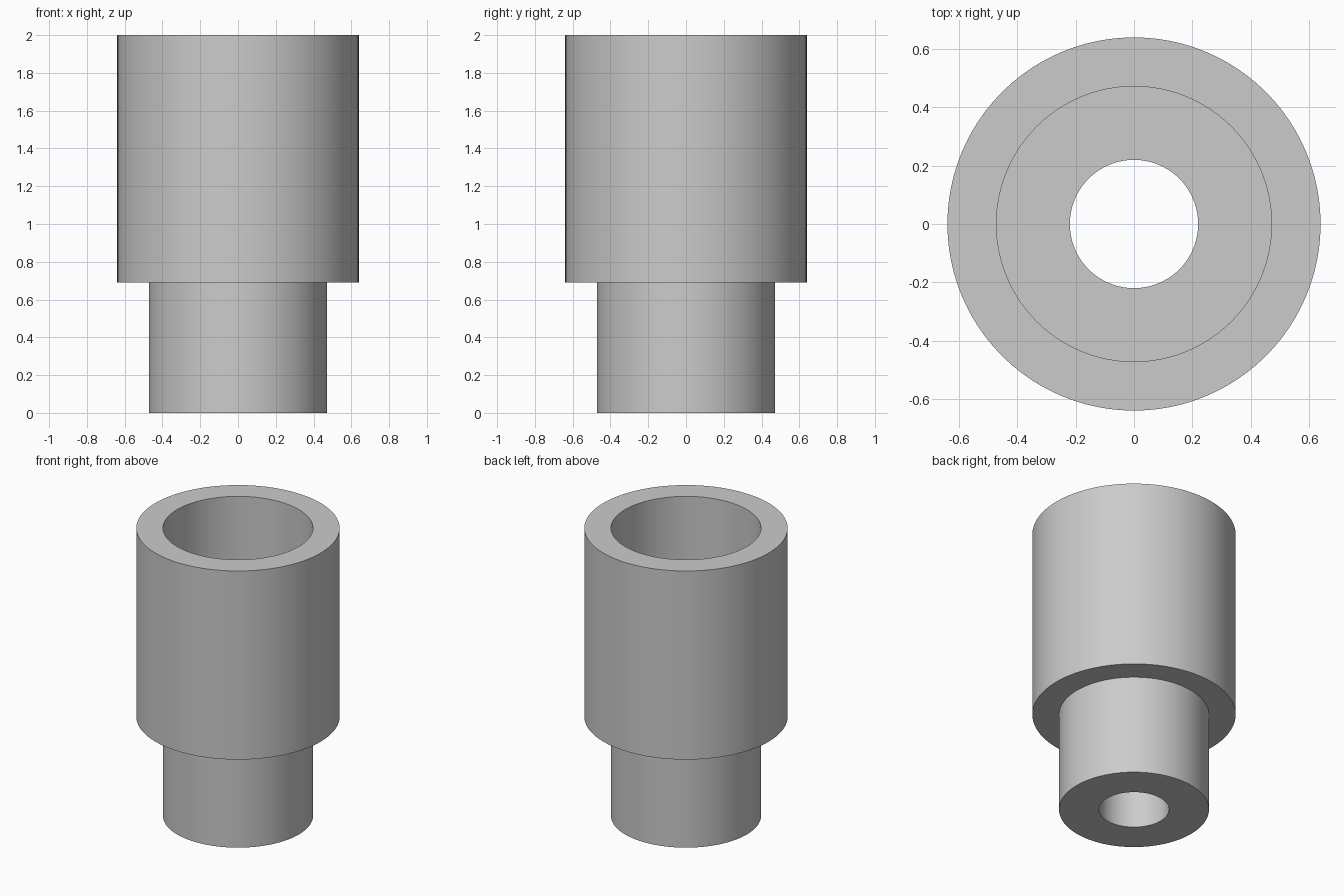
import bpy
import bmesh
import math
from mathutils import Matrix, Vector

cube = bpy.data.objects.get("Cube")
if cube:
    bpy.data.objects.remove(cube, do_unlink=True)

# Single grey colour
grey = bpy.data.materials.new("plain grey")
grey.use_nodes = True
colour = (0.6, 0.6, 0.6, 1)
grey.diffuse_color = colour
grey.node_tree.nodes["Principled BSDF"].inputs["Base Color"].default_value = colour

# Main dimensions
HEIGHT = 2.0
BODY_R = 0.64
SPIGOT_R = 0.472
HOLE_R = 0.22
SPIGOT_H = 0.69
SOCKET_FLOOR = HEIGHT - SPIGOT_H  # socket is as deep as the spigot is long

# Closed wall section: outside going up, then down the stepped bore
section = [
    (HOLE_R, 0), (SPIGOT_R, 0), (SPIGOT_R, SPIGOT_H),
    (BODY_R, SPIGOT_H), (BODY_R, HEIGHT), (SPIGOT_R, HEIGHT),
    (SPIGOT_R, SOCKET_FLOOR), (HOLE_R, SOCKET_FLOOR),
]


def lathe(name, profile, segments):
    """Revolve a closed (radius, height) profile about the z axis."""
    bm = bmesh.new()
    rings = []
    for i in range(segments):
        turn = Matrix.Rotation(math.tau * i / segments, 3, "Z")
        rings.append([bm.verts.new(turn @ Vector((r, 0, z))) for r, z in profile])
    count = len(profile)
    for i, ring in enumerate(rings):
        following = rings[(i + 1) % segments]
        for j in range(count):
            k = (j + 1) % count
            bm.faces.new((ring[j], following[j], following[k], ring[k]))
    bmesh.ops.recalc_face_normals(bm, faces=bm.faces)
    mesh = bpy.data.meshes.new(name)
    bm.to_mesh(mesh)
    bm.free()
    mesh.materials.append(grey)
    obj = bpy.data.objects.new(name, mesh)
    bpy.context.collection.objects.link(obj)
    return obj


# Stepped sleeve with a wide socket above a narrow through hole
sleeve = lathe("stepped_sleeve", section, 96)
bpy.ops.object.select_all(action="DESELECT")
sleeve.select_set(True)
bpy.context.view_layer.objects.active = sleeve
bpy.ops.object.shade_smooth_by_angle(angle=math.radians(30))
